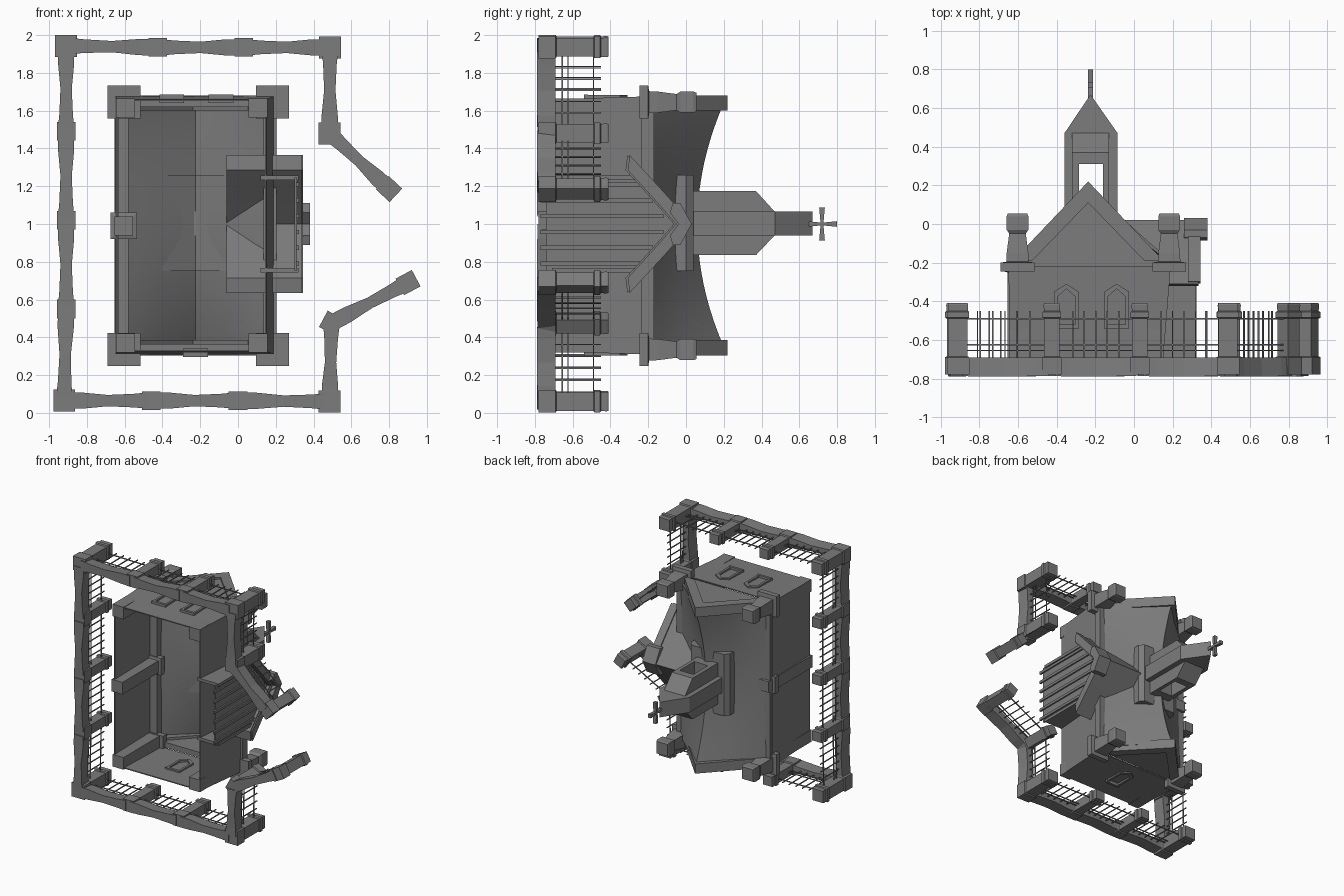
import bpy, bmesh, math
from mathutils import Vector

if "Cube" in bpy.data.objects:
    bpy.data.objects.remove(bpy.data.objects["Cube"])

# The chapel lies on its back: its "up" is +y, its length runs along z.
stone = bpy.data.materials.new("dark_stone")
stone.diffuse_color = (0.2, 0.2, 0.2, 1)
stone.use_nodes = True
stone.node_tree.nodes["Principled BSDF"].inputs["Base Color"].default_value = stone.diffuse_color

def mesh(name, verts, faces):
    me = bpy.data.meshes.new(name)
    me.from_pydata(verts, [], faces)
    bm = bmesh.new()
    bm.from_mesh(me)
    bmesh.ops.recalc_face_normals(bm, faces=bm.faces)
    bm.to_mesh(me)
    bm.free()
    me.materials.append(stone)
    ob = bpy.data.objects.new(name, me)
    bpy.context.collection.objects.link(ob)
    return ob

def loft(name, rings, cap=True):
    n = len(rings[0])
    verts = [v for r in rings for v in r]
    faces = [(i*n+j, i*n+(j+1) % n, (i+1)*n+(j+1) % n, (i+1)*n+j)
             for i in range(len(rings)-1) for j in range(n)]
    if cap:
        faces += [tuple(range(n)), tuple(range(len(verts)-n, len(verts)))]
    return mesh(name, verts, faces)

def prism_z(name, pts, z0, z1):
    return loft(name, [[(x, y, z) for x, y in pts] for z in (z0, z1)])

def prism_x(name, pts, x0, x1):
    return loft(name, [[(x, y, z) for y, z in pts] for x in (x0, x1)])

def box(name, x0, x1, y0, y1, z0, z1):
    return prism_z(name, [(x0, y0), (x1, y0), (x1, y1), (x0, y1)], z0, z1)

def square_stack(name, x, z, steps, d=(0, 1)):
    """Square column rising along y; steps are (y, half width); d is its facing in x,z."""
    rings = []
    for y, h in steps:
        rings.append([(x + h*(a*d[1] + b*d[0]), y, z + h*(-a*d[0] + b*d[1]))
                      for a, b in ((-1, -1), (1, -1), (1, 1), (-1, 1))])
    return loft(name, rings)

def frame(name, outer, inner, z0, z1):
    """Ring between two outlines, extruded along z."""
    rings = [[(x, y, z) for x, y in p] for p, z in
             ((outer, z0), (outer, z1), (inner, z1), (inner, z0), (outer, z0))]
    return loft(name, rings, cap=False)

# ---- Fence: posts, pinched low walls and iron bars
path = [(0.80, 1.185), (0.485, 1.48), (0.487, 1.935), (0.03, 1.935), (-0.425, 1.935),
        (-0.91, 1.943), (-0.91, 1.49), (-0.91, 1.02), (-0.91, 0.55), (-0.92, 0.065),
        (-0.46, 0.065), (0.0, 0.065), (0.485, 0.06), (0.495, 0.475), (0.90, 0.69)]
for i, (x, z) in enumerate(path):
    d = Vector((0, 1))
    if i == 0:
        d = Vector((path[1][0]-x, path[1][1]-z)).normalized()
    elif i == 14:
        d = Vector((x-path[13][0], z-path[13][1])).normalized()
    elif i == 13:
        d = Vector((0.47, 0.88))
    w = 0.055 if i in (1, 2, 5, 9, 12) else 0.046
    square_stack("fence_post", x, z,
                 [(-0.78, w+.003), (-0.69, w+.003), (-0.685, w-.006), (-0.49, w-.006),
                  (-0.485, w+.002), (-0.455, w+.002), (-0.45, w-.005), (-0.42, w-.003),
                  (-0.41, w-.006)], d)
for a, b in zip(path, path[1:]):
    A, B = Vector(a), Vector(b)
    d = (B-A).normalized()
    n = Vector((-d.y, d.x))
    L = (B-A).length
    rings = []
    for t, h in ((.04, .043), (.2, .043), (.5, .030), (.8, .036), (.96, .043)):
        c = A.lerp(B, t)
        yb = -0.79 + 0.2*(h-.03)
        p, q = c+n*h, c-n*h
        p2, q2 = c+n*(h-.008), c-n*(h-.008)
        rings.append([(p.x, yb, p.y), (q.x, yb, q.y), (q2.x, -0.69, q2.y), (p2.x, -0.69, p2.y)])
    loft("fence_wall", rings)
    for y in (-0.49, -0.625, -0.655):
        r = .0035
        loft("fence_rail", [[(c.x+n.x*s*r, y+u*r, c.y+n.y*s*r)
                             for s, u in ((-1, -1), (1, -1), (1, 1), (-1, 1))] for c in (A, B)])
    k = max(3, round((L-.1)/.075))
    for j in range(1, k+1):
        c = A + d*(.05 + (L-.1)*j/(k+1))
        square_stack("fence_bar", c.x, c.y, [(-0.70, .0035), (-0.45, .0035)], d)

# ---- Chapel body: thin-walled, open below
XL, XR, XC = -0.64, 0.19, -0.225
ZA, ZB, ZC = 0.325, 1.66, 0.995
def rect(x0, x1, z0, z1, y):
    return [(x0, y, z0), (x1, y, z0), (x1, y, z1), (x0, y, z1)]
e = .008
loft("body_walls", [rect(XL, XR-.04, ZA, ZB, -0.71), rect(XL-.01, XR, ZA-.015, ZB+.015, -0.22),
                    rect(XL-.01+e, XR-e, ZA-.015+e, ZB+.015-e, -0.22),
                    rect(XL+e, XR-.04-e, ZA+e, ZB-e, -0.71),
                    rect(XL, XR-.04, ZA, ZB, -0.71)], cap=False)

# ---- Sagging roof shell
N = 20
rings = []
for i in range(N+1):
    t = -1 + 2*i/N
    z = ZC + t*0.645
    ry = 0.06 + 0.14*t*t
    half = 0.43
    prof = [(-half, -0.20), (-half*.72, -0.2+(ry+.2)*.25), (-half*.4, -0.2+(ry+.2)*.56), (0, ry)]
    prof += [(-x, y) for x, y in prof[-2::-1]]
    rings.append([(XC+x, y+off, z) for off in (0, -0.02)
                  for x, y in (prof if off == 0 else prof[::-1])])
loft("roof", rings)
bpy.ops.object.select_all(action='DESELECT')
roof = bpy.data.objects["roof"]
roof.select_set(True)
bpy.context.view_layer.objects.active = roof
bpy.ops.object.shade_smooth_by_angle(angle=math.radians(25))

# ---- Gable ends with bargeboards
for z0, z1, zi0, zi1 in ((1.60, 1.68, 1.62, 1.665), (0.305, 0.385, 0.32, 0.365)):
    prism_z("gable_wall", [(-0.62, -0.22), (0.17, -0.22), (XC, 0.16)], zi0, zi1)
    for s in (-1, 1):
        prism_z("gable_board", [(XC-.012, 0.22), (XC-.012, 0.11), (XC-.012+s*.29, -0.19),
                                (XC-.012+s*.39, -0.19)], z0, z1)

# ---- Eave beams, corner pillars and pinnacles
for x in (-0.615, 0.17):
    box("eave_beam", x-.035, x+.035, -0.235, -0.17, 0.34, 1.65)
    for z in (0.335, 1.645):
        square_stack("corner_pinnacle", x+.012, z,
                     [(-0.245, .087), (-0.20, .087), (-0.195, .058), (-0.15, .056),
                      (-0.05, .043), (-0.03, .056), (0.04, .056), (0.055, .05)])
for x in (XL+.045, XR-.085):
    for z in (ZA+.045, ZB-.045):
        square_stack("corner_pillar", x, z, [(-0.72, .05), (-0.25, .05)])
# rear wall buttress
square_stack("rear_buttress", -0.605, 0.99, [(-0.72, .05), (-0.25, .05), (-0.245, .07),
                                             (-0.20, .07), (-0.195, .05), (-0.15, .045)])

# ---- Pointed windows on the end walls
def arch(x, w, y0, y1):
    return [(x-w, y0), (x+w, y0), (x+w, y1-.04), (x, y1), (x-w, y1-.04)]
for x, z in ((-0.35, ZB), (-0.09, ZB), (-0.225, ZA-.01)):
    frame("window_frame", arch(x, .063, -0.54, -0.31), arch(x, .045, -0.52, -0.335), z-.012, z+.022)
    box("window_sill", x-.065, x+.065, -0.54, -0.52, z-.02, z+.025)

# ---- Porch: chevron roof, thin side walls, planked front
chev = [(0.02, 1.0), (-0.13, 1.17), (-0.31, 1.365), (-0.32, 1.285), (-0.17, 1.12), (-0.065, 1.0)]
for s in (-1, 1):
    prism_x("porch_roof", [(y, 1.0+s*(z-1.0)) for y, z in chev], -0.06, 0.335)
    prism_x("porch_bargeboard", [(y+.012, 1.0+s*(z-1.0)) for y, z in chev], 0.28, 0.345)
    z = 1.0+s*.245
    box("porch_side_wall", 0.12, 0.32, -0.71, -0.24, z-.012, z+.012)
    prism_x("porch_crest", [(0.03, 1.0), (-0.04, 1.0), (-0.085, 1.0+s*.06),
                            (-0.07, 1.0+s*.11), (-0.03, 1.0+s*.11)], 0.26, 0.38)
prism_x("porch_front", [(-0.74, .755), (-0.74, 1.245), (-0.25, 1.245), (-0.05, 1.0), (-0.25, .755)],
        0.298, 0.312)
for i in range(6):
    z = 0.79 + i*.084
    box("porch_batten", 0.308, 0.324, -0.77, -0.09-.17*abs(z-1)/.25, z-.011, z+.011)

# ---- Bell tower straddling the ridge
saddle = [(-.18, -.07), (-.18, .0), (-.15, .04), (.15, .04), (.18, .0), (.18, -.07), (0, .035)]
prism_z("tower_saddle", [(XC+x, y) for x, y in saddle], 0.75, 1.26)
hx0, hx1, hy0, hy1 = -0.285, -0.16, 0.12, 0.31
hole = [(hx0, hy0), (hx1, hy0), (hx1, hy1-.001), (hx1, hy1), (XC, hy1), (hx0, hy1), (hx0, hy1-.001)]
gable = [(-0.36, 0.03), (-0.085, 0.03), (-0.085, .2), (-0.085, 0.47), (XC, 0.67),
         (-0.36, 0.47), (-0.36, .2)]
frame("tower_gable", gable, hole, 0.94, 1.065)
# side cheeks with sloped shoulders
def cheek(name, x0, x1, y0, low):
    prism_x(name, [(y0, .835), (y0, 1.175), (low, 1.175), (low+.1, 1.065),
                   (low+.1, .94), (low, .835)], x0, x1)
cheek("tower_cheek", -0.32, hx0, 0.035, 0.37)
cheek("tower_cheek", hx1, -0.13, 0.035, 0.37)
cheek("tower_lintel", hx0, hx1, hy1, 0.37)
box("tower_base", hx0, hx1, 0.035, hy0, .835, 1.175)

# ---- Flared cross on top
cy = 0.72
for dy, dz, L in ((1, 0, .08), (-1, 0, .08), (0, 1, .087), (0, -1, .087)):
    pts = [(cy+dy*r+dz*h, 1.0+dz*r+dy*h) for r, h in ((0, -.007), (L, -.015), (L, .015), (0, .007))]
    prism_x("cross_arm", pts, XC-.014, XC+.014)
